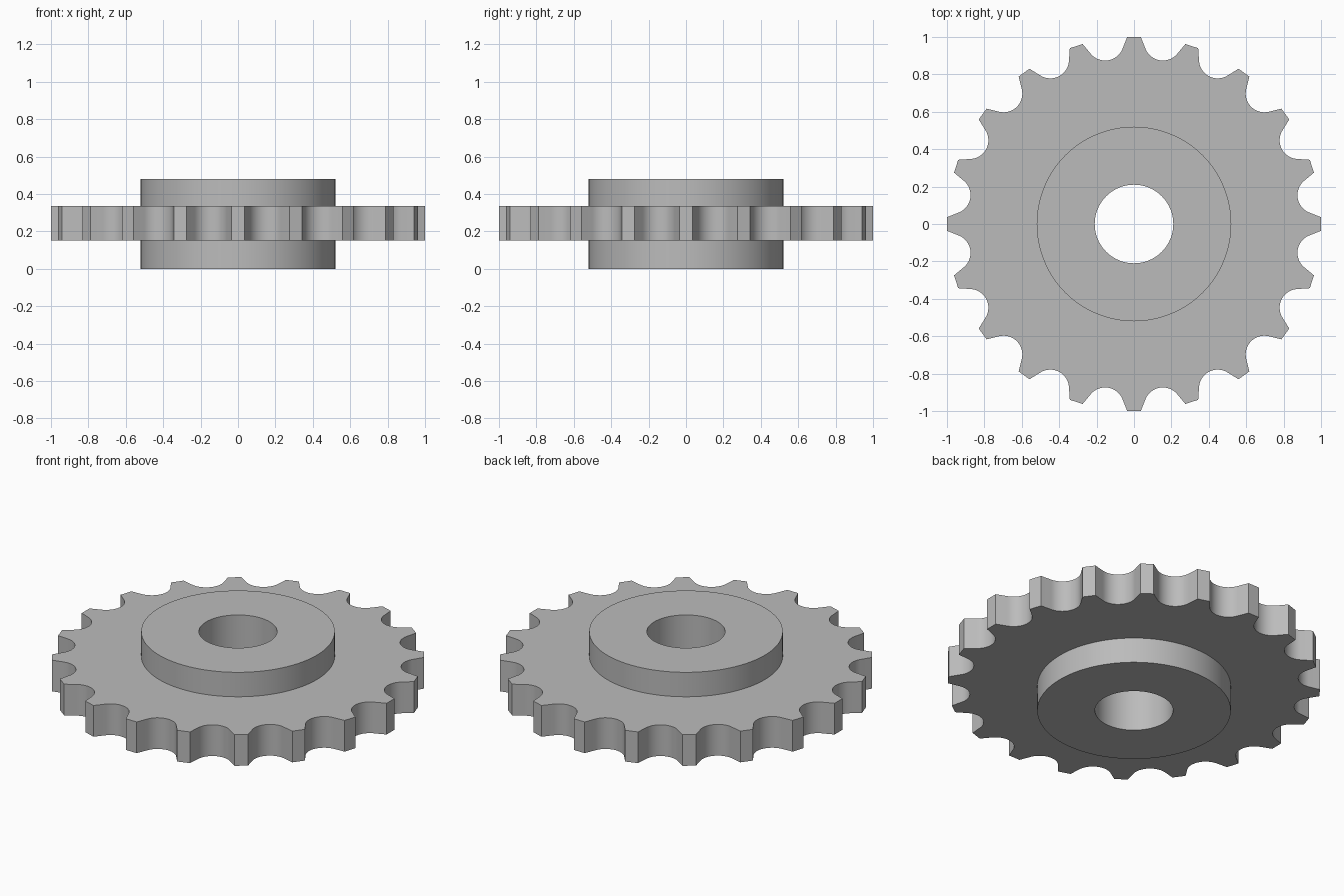
import bpy, bmesh
from math import sin, cos, pi, radians

cube = bpy.data.objects.get("Cube")
if cube:
    bpy.data.objects.remove(cube, do_unlink=True)

TEETH = 20
TIP_RADIUS, TIP_HALF_WIDTH = 1.0, 0.036
ROOT_RADIUS, ROLLER_RADIUS = 0.886, 0.1
HUB_RADIUS, BORE_RADIUS = 0.52, 0.21
HUB_Z = (0.0, 0.48)
PLATE_Z = (0.15, 0.335)

steel = bpy.data.materials.new("steel_grey")
steel.use_nodes = True
colour = (0.5, 0.5, 0.5, 1)
steel.diffuse_color = colour
steel.node_tree.nodes["Principled BSDF"].inputs["Base Color"].default_value = colour


def circle(radius, count):
    return [(radius * cos(2 * pi * i / count), radius * sin(2 * pi * i / count))
            for i in range(count)]


def tooth_outline(arc_steps=20, arc_half=radians(60)):
    """Flat tooth tips joined by round roller seats."""
    pitch = 2 * pi / TEETH
    seat = ROOT_RADIUS + ROLLER_RADIUS
    local = [(TIP_RADIUS, -TIP_HALF_WIDTH), (TIP_RADIUS, TIP_HALF_WIDTH)]
    for i in range(arc_steps + 1):
        a = pitch / 2 + pi + arc_half * (1 - 2 * i / arc_steps)
        local.append((seat * cos(pitch / 2) + ROLLER_RADIUS * cos(a),
                      seat * sin(pitch / 2) + ROLLER_RADIUS * sin(a)))
    points = []
    for k in range(TEETH):
        c, s = cos(k * pitch), sin(k * pitch)
        points += [(x * c - y * s, x * s + y * c) for x, y in local]
    return points


def ring_solid(name, outer, inner, z_range):
    """Closed ring between two outlines with matching point counts."""
    low, high = z_range
    bm = bmesh.new()
    loops = [[bm.verts.new((x, y, z)) for x, y in outline]
             for outline, z in ((outer, low), (outer, high), (inner, high), (inner, low))]
    n = len(outer)
    for a, b in zip(loops, loops[1:] + loops[:1]):
        for i in range(n):
            j = (i + 1) % n
            bm.faces.new((a[i], a[j], b[j], b[i]))
    bmesh.ops.recalc_face_normals(bm, faces=bm.faces)
    mesh = bpy.data.meshes.new(name)
    bm.to_mesh(mesh)
    bm.free()
    mesh.materials.append(steel)
    obj = bpy.data.objects.new(name, mesh)
    bpy.context.collection.objects.link(obj)
    bpy.ops.object.select_all(action='DESELECT')
    obj.select_set(True)
    bpy.context.view_layer.objects.active = obj
    bpy.ops.object.shade_smooth_by_angle(angle=radians(25))
    return obj


# Hub with its bore, standing proud on both sides
ring_solid("hub", circle(HUB_RADIUS, 128), circle(BORE_RADIUS, 128), HUB_Z)

# Toothed plate, its inner rim sunk into the hub
outline = tooth_outline()
rim = HUB_RADIUS - 0.02
inner = [(x * rim / (x * x + y * y) ** 0.5, y * rim / (x * x + y * y) ** 0.5)
         for x, y in outline]
ring_solid("toothed_plate", outline, inner, PLATE_Z)
